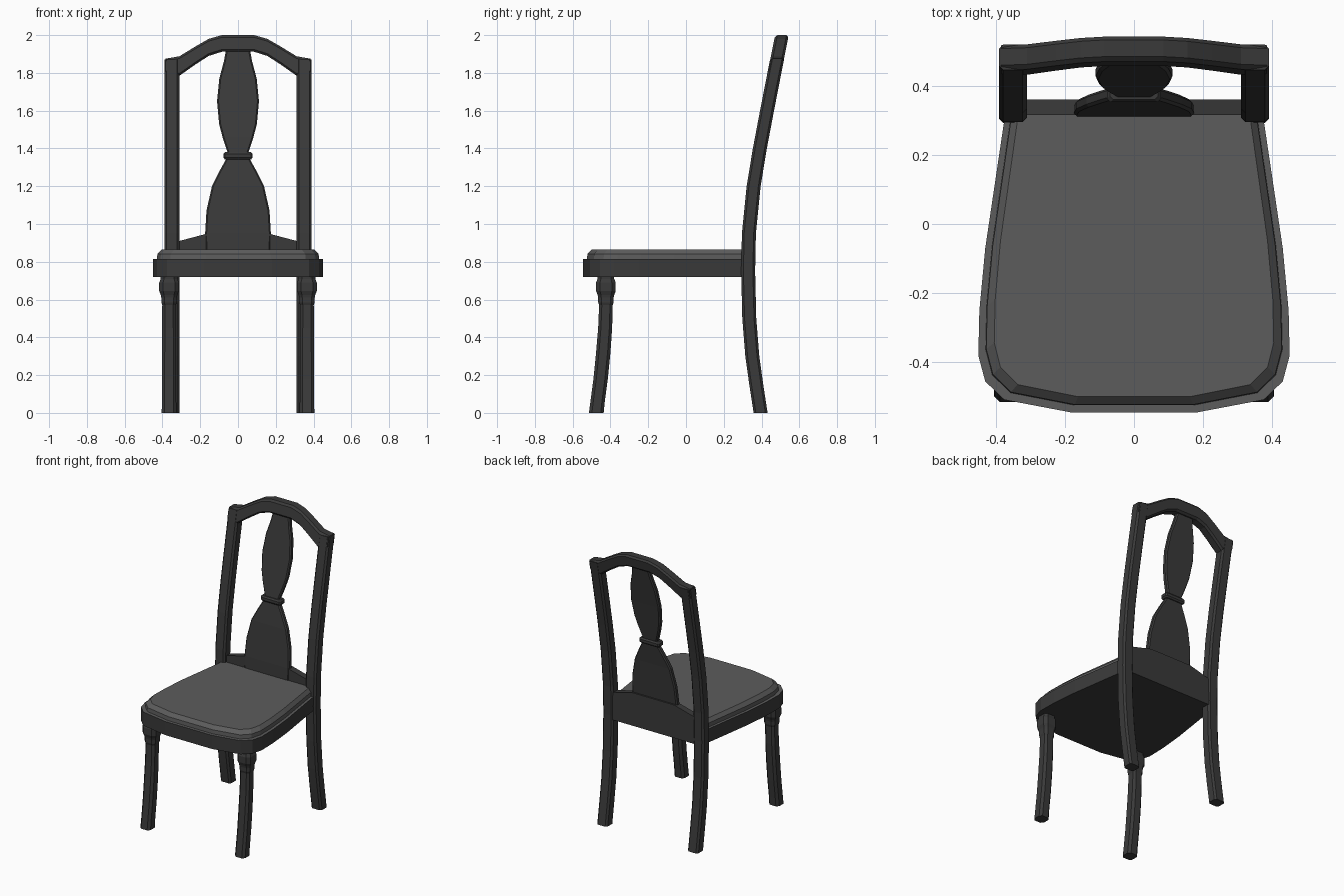
import bpy, bmesh

if "Cube" in bpy.data.objects:
    bpy.data.objects.remove(bpy.data.objects["Cube"])


def material(name, v):
    m = bpy.data.materials.new(name)
    m.diffuse_color = (v, v, v, 1)
    m.use_nodes = True
    m.node_tree.nodes["Principled BSDF"].inputs["Base Color"].default_value = m.diffuse_color
    return m


WOOD = material("dark wood", 0.042)
FABRIC = material("grey upholstery", 0.108)


def loft(name, rings, mat=WOOD):
    """Skin a list of equal-length point rings and cap both ends."""
    bm = bmesh.new()
    loops = [[bm.verts.new(p) for p in r] for r in rings]
    n = len(loops[0])
    for a, b in zip(loops, loops[1:]):
        for i in range(n):
            j = (i + 1) % n
            bm.faces.new((a[i], a[j], b[j], b[i]))
    bm.faces.new(loops[0][::-1])
    bm.faces.new(loops[-1])
    bmesh.ops.recalc_face_normals(bm, faces=bm.faces)
    me = bpy.data.meshes.new(name)
    bm.to_mesh(me)
    bm.free()
    me.materials.append(mat)
    ob = bpy.data.objects.new(name, me)
    bpy.context.collection.objects.link(ob)
    return ob


def chamfered(hw, hd, c):
    """Rectangle with cut corners, as 2D offsets."""
    return [(hw - c, -hd), (hw, -hd + c), (hw, hd - c), (hw - c, hd),
            (-hw + c, hd), (-hw, hd - c), (-hw, -hd + c), (-hw + c, -hd)]


def section(x, y, z, hw, hd, c):
    return [(x + u, y + v, z) for u, v in chamfered(hw, hd, c)]


# Side-view curve shared by posts, splat and top rail
CURVE = [(0, .395), (.15, .372), (.3, .351), (.5, .335), (.75, .329), (.95, .333),
         (1.2, .358), (1.4, .391), (1.6, .429), (1.8, .468), (1.88, .484), (2.01, .51)]


def back_y(z):
    for (z0, y0), (z1, y1) in zip(CURVE, CURVE[1:]):
        if z <= z1:
            return y0 + (y1 - y0) * (z - z0) / (z1 - z0)
    return CURVE[-1][1]


# Back posts running from floor to top rail
for side, s in (("left", -1), ("right", 1)):
    zs = [z for z, _ in CURVE if z < 1.85] + [1.872]
    loft("back_post_" + side,
         [section(s * .35, back_y(z), z, .04, .037, .012) for z in zs])

# Arched top rail: x, underside z, top z
half = [(.385, 1.80, 1.875), (.31, 1.785, 1.888), (.225, 1.845, 1.94),
        (.155, 1.89, 1.98), (.085, 1.912, 2.0)]
stations = [(-x, a, b) for x, a, b in half] + half[::-1]
rings = []
for x, a, b in stations:
    mid, hh = (a + b) / 2, (b - a) / 2
    rings.append([(x, back_y(mid + v) + u, mid + v)
                  for u, v in chamfered(.036, hh, .012)])
loft("top_rail", rings)

# Vase-shaped back splat: z, half width
splat = [(.80, .172), (.95, .174), (1.07, .167), (1.2, .138), (1.28, .098), (1.345, .062),
         (1.38, .056), (1.46, .082), (1.53, .1), (1.65, .111), (1.77, .099),
         (1.86, .075), (1.93, .062)]
loft("back_splat", [section(0, back_y(z) - .002, z, w, .018, .008) for z, w in splat])

# Collar around the splat waist
loft("splat_collar", [section(0, back_y(1.36) - .002, z, w, w - .048, .01)
                      for z, w in ((1.342, .07), (1.352, .078), (1.37, .078), (1.38, .07))])

# Rear seat rail with raised shoe under the splat
shoe = [(-.33, .72), (.33, .72), (.33, .905), (.16, .95), (-.16, .95), (-.33, .905)]
loft("rear_rail", [[(x, y, z) for x, z in shoe] for y in (.315, .36)])

# Seat outline, right half from front to back
OUT = [(.18, -.545), (.375, -.508), (.43, -.455), (.45, -.38),
       (.447, -.25), (.43, -.07), (.372, .32)]


def seat_ring(z, inset):
    pts = [(x * (1 - inset / .45), .32 - (.32 - y) * (1 - inset / .865), z) for x, y in OUT]
    return pts + [(-x, y, z) for x, y, z in pts[::-1]]


# Seat frame, with the fabric lapping over its top edge
frame = loft("seat_frame", [seat_ring(.72, 0), seat_ring(.815, 0)])
frame.data.materials.append(FABRIC)
for p in frame.data.polygons:
    if p.normal.z > .9:
        p.material_index = 1

# Seat cushion
loft("seat_cushion", [seat_ring(.812, .021), seat_ring(.842, .023), seat_ring(.866, .046)],
     FABRIC)

# Front legs: z, centre y, half width
LEG = [(0, -.475, .039), (.06, -.468, .038), (.18, -.452, .038), (.32, -.438, .038),
       (.45, -.428, .037), (.57, -.424, .036), (.585, -.424, .041), (.61, -.424, .041),
       (.625, -.424, .044), (.645, -.424, .052), (.69, -.424, .052), (.71, -.424, .044),
       (.73, -.424, .044)]
for side, s in (("left", -1), ("right", 1)):
    loft("front_leg_" + side,
         [section(s * .365, y, z, w, w, w * .4) for z, y, w in LEG])
